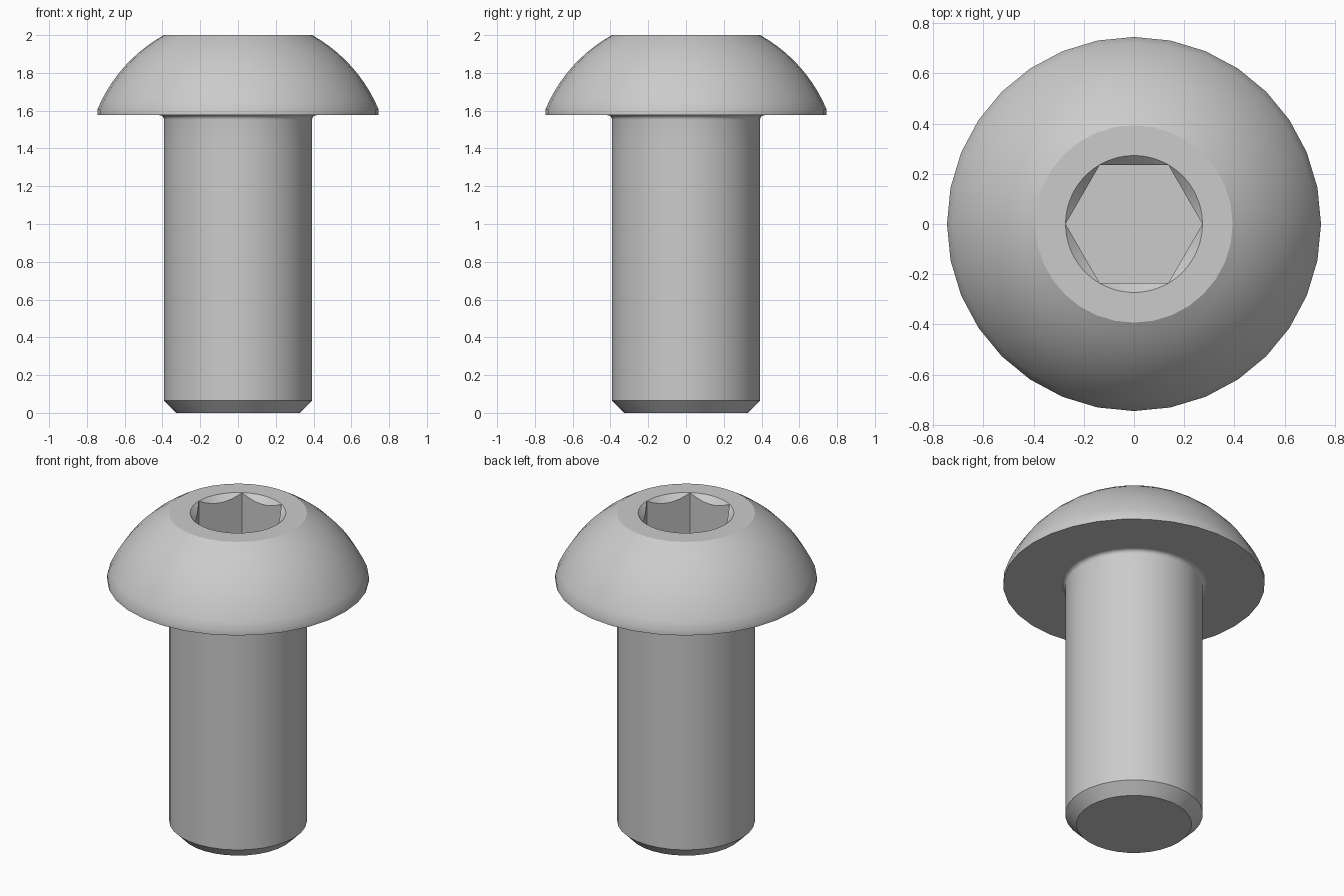
import bpy, bmesh
from math import sin, cos, pi, radians, atan2, hypot

cube = bpy.data.objects.get("Cube")
if cube:
    bpy.data.objects.remove(cube, do_unlink=True)

SIDES = 32            # facets around the bolt
RIM = SIDES * 3       # finer division around the socket
TOP, UNDER = 2.0, 1.576
SHANK_R, HEAD_R, FLAT_R = 0.392, 0.745, 0.393
FILLET = 0.024
HEX_FLAT = 0.236      # half distance across the socket flats
HEX_CORNER = HEX_FLAT / cos(pi / 6)
FLOOR = 1.73

steel = bpy.data.materials.new("steel grey")
steel.use_nodes = True
colour = (0.6, 0.6, 0.6, 1)
steel.diffuse_color = colour
steel.node_tree.nodes["Principled BSDF"].inputs["Base Color"].default_value = colour


def ring(bm, count, point):
    """Ring of vertices; point(angle) gives radius and height."""
    verts = []
    for i in range(count):
        a = 2 * pi * i / count
        r, z = point(a)
        verts.append(bm.verts.new((r * cos(a), r * sin(a), z)))
    return verts


def join(bm, lower, upper):
    n = len(lower)
    for i in range(n):
        j = (i + 1) % n
        bm.faces.new((lower[i], lower[j], upper[j], upper[i]))


def lathe(bm, profile):
    """Revolve a profile listed from bottom to top."""
    rings = [ring(bm, SIDES, lambda a, p=p: p) for p in profile]
    for low, high in zip(rings, rings[1:]):
        join(bm, low, high)
    return rings


def finish(bm, name):
    bmesh.ops.remove_doubles(bm, verts=bm.verts, dist=1e-5)
    mesh = bpy.data.meshes.new(name)
    bm.to_mesh(mesh)
    bm.free()
    mesh.materials.append(steel)
    obj = bpy.data.objects.new(name, mesh)
    bpy.context.collection.objects.link(obj)
    bpy.ops.object.select_all(action='DESELECT')
    obj.select_set(True)
    bpy.context.view_layer.objects.active = obj
    bpy.ops.object.shade_smooth_by_angle(angle=radians(25))


# Shank: chamfered tip, straight body, fillet under the head
bm = bmesh.new()
profile = [(0.328, 0), (SHANK_R, 0.065), (SHANK_R, 1.4)]
for k in range(6):
    t = k / 5 * pi / 2
    profile.append((SHANK_R + FILLET * (1 - cos(t)), UNDER - FILLET * (1 - sin(t))))
rings = lathe(bm, profile)
bm.faces.new(rings[0][::-1])
finish(bm, "shank")

# Head: flat underside, short vertical lip, spherical dome
bm = bmesh.new()
centre_z, lip_z = 1.295, 1.605
dome_r = hypot(HEAD_R, lip_z - centre_z)
start = atan2(lip_z - centre_z, HEAD_R)
end = atan2(TOP - centre_z, FLAT_R)
profile = [(SHANK_R + FILLET, UNDER), (0.43, UNDER), (HEAD_R, UNDER)]
for k in range(11):
    t = start + (end - start) * k / 10
    profile.append((dome_r * cos(t), centre_z + dome_r * sin(t)))
profile[-1] = (FLAT_R, TOP)
outer = lathe(bm, profile)[-1]


# Socket: conical countersink meeting a hexagonal recess
def hex_radius(a):
    return HEX_FLAT / cos(a % (pi / 3) - pi / 6)


rim = ring(bm, RIM, lambda a: (HEX_CORNER, TOP))
scallop = ring(bm, RIM, lambda a: (hex_radius(a), TOP - (HEX_CORNER - hex_radius(a))))
floor = ring(bm, RIM, lambda a: (hex_radius(a), FLOOR))
for i in range(SIDES):
    inner = [rim[(3 * i + k) % RIM] for k in (3, 2, 1, 0)]
    bm.faces.new([outer[i], outer[(i + 1) % SIDES]] + inner)
join(bm, rim, scallop)
join(bm, scallop, floor)
bm.faces.new(floor)
finish(bm, "button_head")
